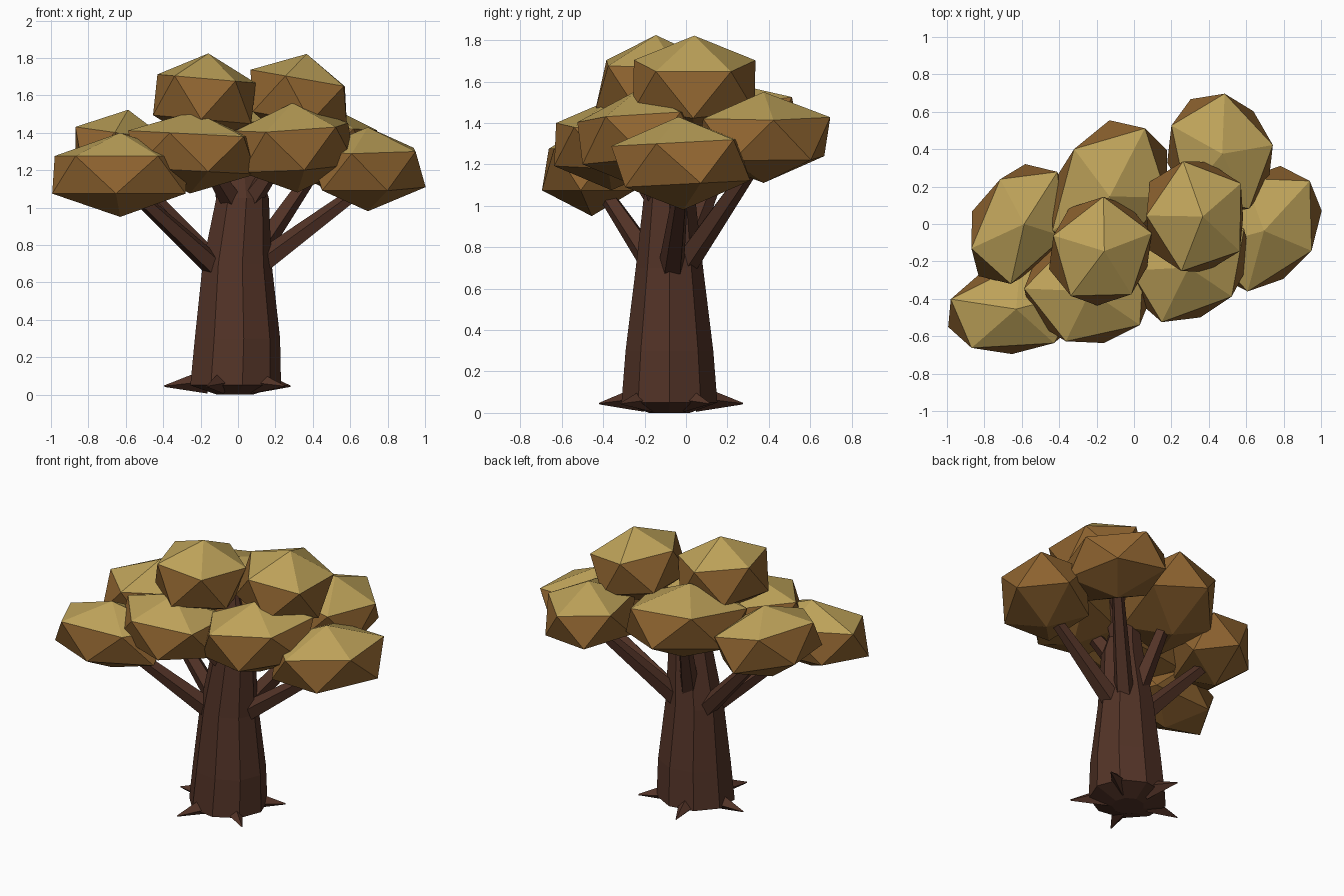
import bpy, bmesh, math
from mathutils import Vector, Matrix

if "Cube" in bpy.data.objects:
    bpy.data.objects.remove(bpy.data.objects["Cube"])


def material(name, rgb):
    m = bpy.data.materials.new(name)
    m.diffuse_color = (*rgb, 1)
    m.use_nodes = True
    m.node_tree.nodes["Principled BSDF"].inputs["Base Color"].default_value = m.diffuse_color
    return m


LEAF_TOP = material("leaf_top", (0.51, 0.36, 0.10))
LEAF_SIDE = material("leaf_side", (0.28, 0.13, 0.03))
BARK = material("bark", (0.085, 0.033, 0.020))


def finish(bm, name, mats):
    bmesh.ops.recalc_face_normals(bm, faces=bm.faces)
    me = bpy.data.meshes.new(name)
    bm.to_mesh(me)
    bm.free()
    for m in mats:
        me.materials.append(m)
    ob = bpy.data.objects.new(name, me)
    bpy.context.collection.objects.link(ob)
    return ob


def leaf_clump(name, centre, radii, spin, skew=0.0, tilt=(0, 0)):
    """Flattened icosahedron, stretched along a diagonal by skew;
    the five cap faces get the lighter colour."""
    a, b, c = radii
    th = 0.5 * math.atan2(2 * skew * a * b, a * a - b * b)
    mean = (a * a + b * b) / 2
    dev = math.hypot((a * a - b * b) / 2, skew * a * b)
    long_r, short_r = math.sqrt(mean + dev), math.sqrt(mean - dev)
    bm = bmesh.new()
    bmesh.ops.create_icosphere(bm, subdivisions=1, radius=1)
    top = max(bm.verts, key=lambda v: v.co.z)
    for f in bm.faces:
        f.material_index = 0 if top in f.verts else 1
    bm.transform(Matrix.Translation(centre)
                 @ Matrix.Rotation(math.radians(tilt[0]), 4, 'X')
                 @ Matrix.Rotation(math.radians(tilt[1]), 4, 'Y')
                 @ Matrix.Rotation(th, 4, 'Z')
                 @ Matrix.Diagonal((long_r, short_r, c, 1))
                 @ Matrix.Rotation(math.radians(spin) - th, 4, 'Z'))
    finish(bm, name, [LEAF_TOP, LEAF_SIDE])


def limb(name, start, end, r0, r1, sides=5):
    """Tapered straight limb between two points."""
    a, b = Vector(start), Vector(end)
    d = b - a
    bm = bmesh.new()
    bmesh.ops.create_cone(bm, cap_ends=True, segments=sides,
                          radius1=r0, radius2=r1, depth=d.length)
    bm.transform(Matrix.Translation((a + b) / 2)
                 @ d.to_track_quat('Z', 'Y').to_matrix().to_4x4())
    finish(bm, name, [BARK])


# trunk: stacked nine-sided rings (z, centre x, centre y, radius x, radius y)
rings = [(0.00, -0.02, -0.08, 0.10, 0.10), (0.05, -0.02, -0.08, 0.25, 0.235),
         (0.30, -0.01, -0.08, 0.235, 0.215), (0.70, -0.01, -0.08, 0.19, 0.165),
         (1.05, 0.02, -0.08, 0.145, 0.125), (1.50, 0.0, -0.05, 0.03, 0.03)]
bm = bmesh.new()
N = 9
loops = [[bm.verts.new((cx + rx * math.cos(math.tau * i / N),
                        cy + ry * math.sin(math.tau * i / N), z))
          for i in range(N)] for z, cx, cy, rx, ry in rings]
for lo, hi in zip(loops, loops[1:]):
    for i in range(N):
        j = (i + 1) % N
        bm.faces.new((lo[i], lo[j], hi[j], hi[i]))
bm.faces.new(loops[0])
bm.faces.new(loops[-1])
finish(bm, "trunk", [BARK])

# roots: five pointed spikes round the foot
for k in range(5):
    ang = math.radians(32 + 72 * k)
    u = Vector((math.cos(ang), math.sin(ang), 0))
    c = Vector((-0.03, -0.08, 0))
    limb(f"root_{k + 1}", c + u * 0.14 + Vector((0, 0, 0.07)),
         c + u * 0.365 + Vector((0, 0, 0.045)), 0.065, 0.004, 4)

# branches from the trunk into each clump
branches = [((-0.10, -0.04, 0.66), (-0.60, 0.02, 1.20)),
            ((-0.10, -0.12, 0.66), (-0.60, -0.43, 1.12)),
            ((0.12, -0.07, 0.70), (0.66, -0.02, 1.10)),
            ((0.06, -0.02, 0.70), (0.44, 0.36, 1.25)),
            ((-0.02, -0.02, 0.74), (-0.12, 0.20, 1.30)),
            ((-0.02, -0.12, 1.02), (-0.20, -0.34, 1.30)),
            ((0.05, -0.12, 1.02), (0.25, -0.23, 1.30)),
            ((0.00, -0.08, 1.05), (-0.15, -0.12, 1.50)),
            ((0.02, -0.08, 1.05), (0.28, 0.02, 1.50))]
for k, (a, b) in enumerate(branches):
    limb(f"branch_{k + 1}", a, b, 0.065, 0.035)

# leaf clumps: centre, radii, spin, diagonal stretch, tilt
leaf_clump("leaves_left", (-0.62, 0.00, 1.29), (0.30, 0.36, 0.235), 52, 0.3, (0, 8))
leaf_clump("leaves_front_left", (-0.63, -0.455, 1.175), (0.42, 0.27, 0.225), 18, 0.15)
leaf_clump("leaves_front_middle", (-0.245, -0.36, 1.295), (0.39, 0.32, 0.22), 33, 0.0, (0, 3))
leaf_clump("leaves_front_right", (0.305, -0.22, 1.32), (0.36, 0.345, 0.24), 33, 0.25, (3, -3))
leaf_clump("leaves_top_left", (-0.18, -0.145, 1.58), (0.31, 0.325, 0.245), 18, 0.05, (0, 5))
leaf_clump("leaves_top_right", (0.325, 0.04, 1.58), (0.315, 0.345, 0.245), 35, 0.0, (0, 10))
leaf_clump("leaves_back", (-0.13, 0.18, 1.37), (0.36, 0.42, 0.24), 62, 0.25, (8, 0))
leaf_clump("leaves_back_right", (0.46, 0.375, 1.33), (0.32, 0.365, 0.22), 11, -0.1, (0, 3))
leaf_clump("leaves_right", (0.695, -0.025, 1.205), (0.345, 0.37, 0.225), 45, 0.25, (3, 0))
